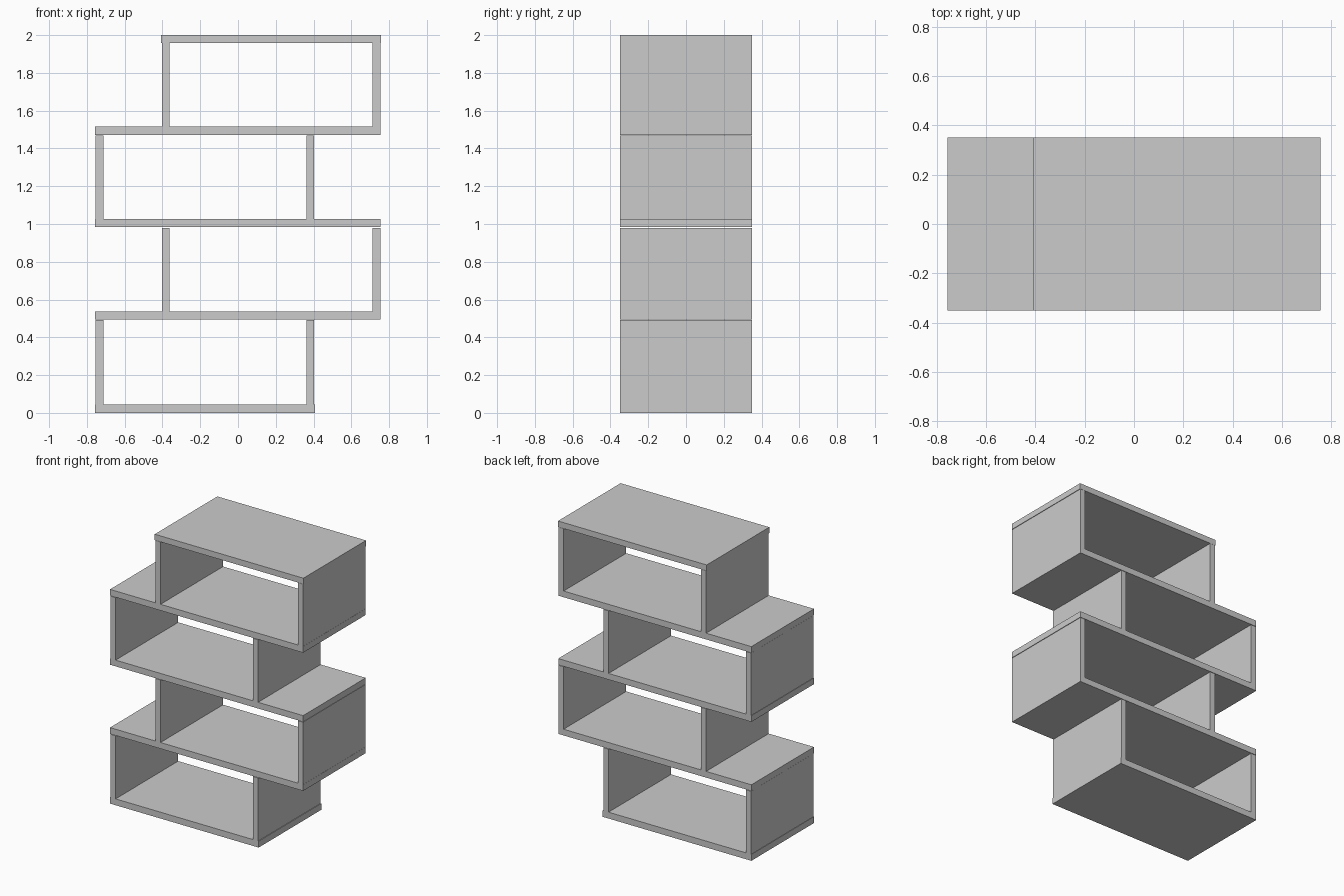
import bpy

if "Cube" in bpy.data.objects:
    bpy.data.objects.remove(bpy.data.objects["Cube"])

DEPTH = 0.70


def board(name, x0, x1, z0, z1):
    bpy.ops.mesh.primitive_cube_add(size=1, location=((x0 + x1) / 2, 0, (z0 + z1) / 2))
    ob = bpy.context.object
    ob.name = name
    ob.scale = (x1 - x0, DEPTH, z1 - z0)
    bpy.ops.object.transform_apply(location=False, rotation=False, scale=True)
    return ob


# horizontal shelves: x range, z range
shelves = [
    ("bottom_shelf", -0.757, 0.407, 0.0, 0.045),
    ("lower_shelf", -0.757, 0.755, 0.494, 0.538),
    ("middle_shelf", -0.757, 0.755, 0.983, 1.027),
    ("upper_shelf", -0.757, 0.755, 1.472, 1.516),
    ("top_shelf", -0.407, 0.757, 1.958, 2.0),
]
for s in shelves:
    board(*s)

# upright panels between shelves, tiers alternate left and right
PANEL = 0.041
for i in range(4):
    z0 = shelves[i][4]
    z1 = shelves[i + 1][3] - (0.003 if i < 3 else 0.001)
    side = 1 if i % 2 else -1
    outer, inner = side * 0.7335, -side * 0.382
    for label, cx in (("outer", outer), ("inner", inner)):
        board(f"{label}_panel_{i + 1}", cx - PANEL / 2, cx + PANEL / 2, z0, z1)
